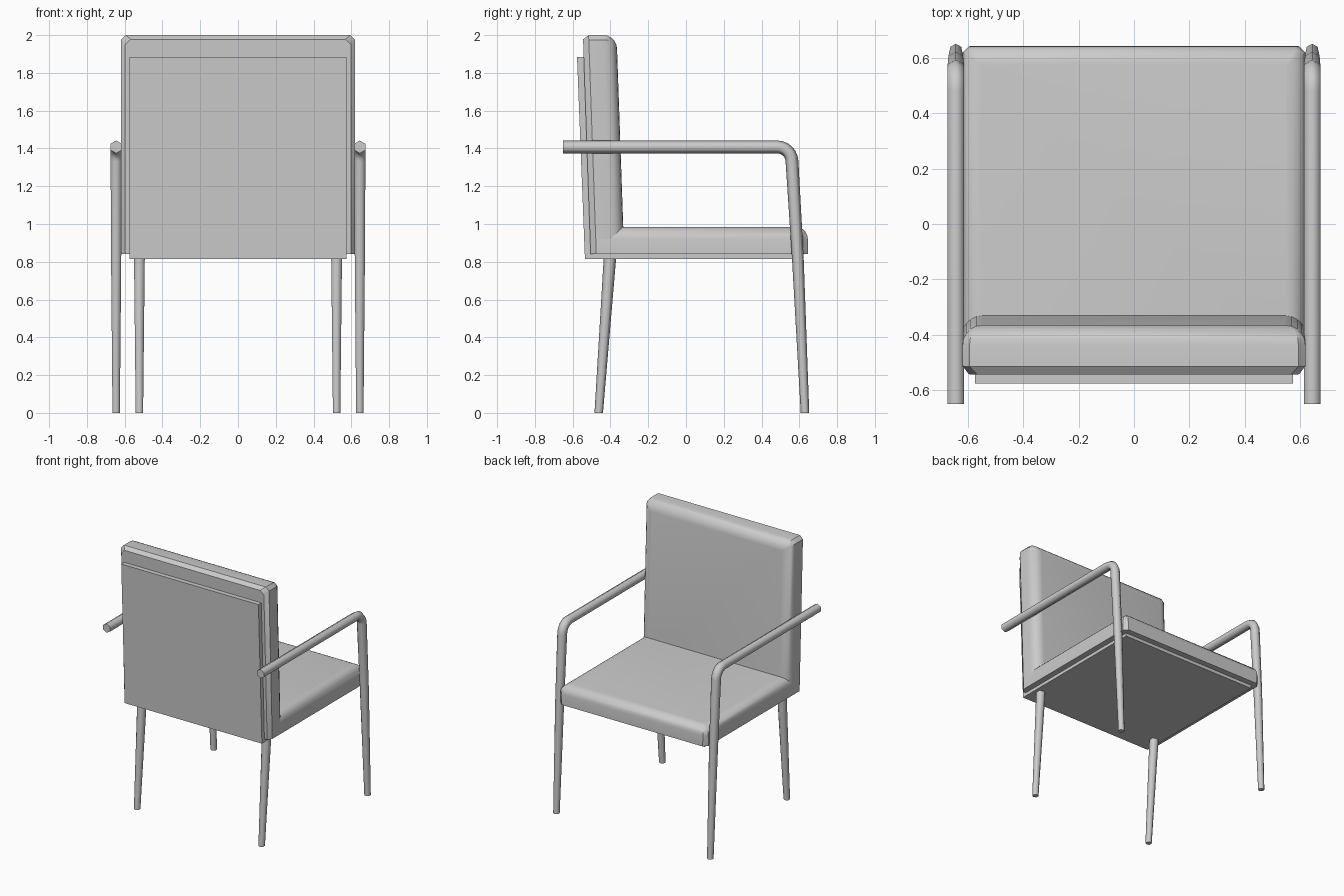
import bpy, bmesh, math
from mathutils import Vector

if "Cube" in bpy.data.objects:
    bpy.data.objects.remove(bpy.data.objects["Cube"])


def finish(name, bm, angle=35):
    bmesh.ops.recalc_face_normals(bm, faces=bm.faces)
    mesh = bpy.data.meshes.new(name)
    bm.to_mesh(mesh)
    bm.free()
    ob = bpy.data.objects.new(name, mesh)
    bpy.context.collection.objects.link(ob)
    bpy.ops.object.select_all(action='DESELECT')
    bpy.context.view_layer.objects.active = ob
    ob.select_set(True)
    bpy.ops.object.shade_smooth_by_angle(angle=math.radians(angle))
    return ob


def skin(name, rings, angle=35):
    """Bridge closed rings of points and cap both ends."""
    bm = bmesh.new()
    rows = [[bm.verts.new(p) for p in ring] for ring in rings]
    n = len(rows[0])
    for a, b in zip(rows, rows[1:]):
        for i in range(n):
            j = (i + 1) % n
            bm.faces.new((a[i], a[j], b[j], b[i]))
    bm.faces.new(rows[0])
    bm.faces.new(rows[-1])
    return finish(name, bm, angle)


def cushion(name, u, v0, v1, depth, place, radius=0.065, back_inset=0.0):
    """Pad with cut corners and a rounded rim on its depth side."""
    levels = [(back_inset, 0.0, 0.03)]
    if back_inset:
        levels.append((0.0, 0.03, 0.025))
    steps = 5
    for i in range(steps + 1):
        a = math.pi / 2 * i / steps
        inset = radius * (1 - math.cos(a))
        levels.append((inset, depth - radius * (1 - math.sin(a)),
                       0.025 - 0.3 * inset))
    rings = []
    for d, w, c in levels:
        x, v = u - d, v1 - d
        outline = [(-x, v0), (x, v0), (x, v - c), (x - c, v),
                   (-x + c, v), (-x, v - c)]
        rings.append([place(p, q, w) for p, q in outline])
    return skin(name, rings)


def tube(name, x, path):
    """Six-sided tapered tube along (y, z, radius) points at a fixed x."""
    rings = []
    for i, (y, z, r) in enumerate(path):
        a, b = path[max(i - 1, 0)], path[min(i + 1, len(path) - 1)]
        t = Vector((0, b[0] - a[0], b[1] - a[1])).normalized()
        n = Vector((0, t.z, -t.y))
        ring = []
        for k in range(6):
            ang = k * math.pi / 3
            p = Vector((x, y, z)) + r * (math.cos(ang) * n + math.sin(ang) * Vector((1, 0, 0)))
            if z == 0:
                p.z = 0  # feet cut level with the floor
            ring.append(p)
        rings.append(ring)
    return skin(name, rings, 65)


# Upholstery
cushion("seat_cushion", 0.62, -0.47, 0.645, 0.145,
        lambda u, v, w: (u, v, 0.84 + w))
cushion("back_cushion", 0.62, 0.84, 2.0, 0.178,
        lambda u, v, w: (u, -0.505 - 0.035 * (v - 0.84) + w, v),
        radius=0.07, back_inset=0.022)

# L-shaped shell under the seat and behind the back
profile = [(0.6, 0.815), (0.6, 0.842), (-0.5, 0.842),
           (-0.538, 1.885), (-0.577, 1.885), (-0.535, 0.815)]
skin("shell", [[(x, y, z) for y, z in profile] for x in (-0.575, 0.575)])

# Arm path: front leg, bend, armrest
cy, cz, bend = 0.483, 1.33, 0.078
arm = [(0.63, 0.0, 0.0225), (0.592, 0.82, 0.031)]
for i in range(7):
    a = math.radians(3 + 87 * i / 6)
    arm.append((cy + bend * math.cos(a), cz + bend * math.sin(a), 0.034))
arm.append((-0.652, 1.408, 0.034))

rear_leg = [(-0.462, 0.0, 0.0225), (-0.402, 0.83, 0.033)]

for side, s in (("left", -1), ("right", 1)):
    tube("arm_and_front_leg_" + side, s * 0.645, arm)
    tube("rear_leg_" + side, s * 0.522, rear_leg)
